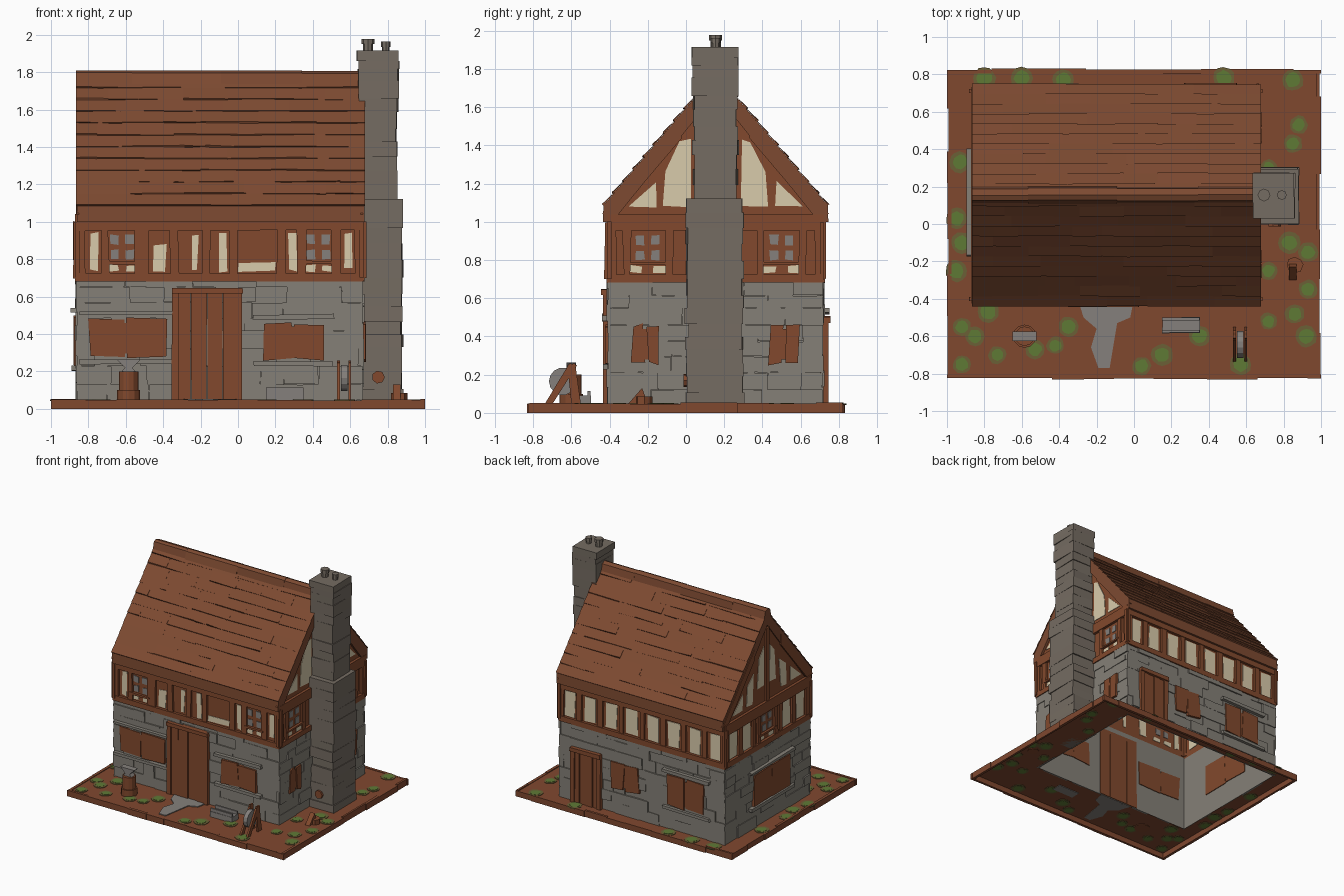
import bpy, bmesh, math, random
from mathutils import Vector

random.seed(4)
rnd = random.uniform
cube = bpy.data.objects.get("Cube")
if cube:
    bpy.data.objects.remove(cube, do_unlink=True)


def material(name, hexcode):
    rgb = [int(hexcode[i:i + 2], 16) / 255 for i in (0, 2, 4)]
    col = [c / 12.92 if c < 0.04 else ((c + 0.055) / 1.055) ** 2.4 for c in rgb] + [1]
    m = bpy.data.materials.new(name)
    m.use_nodes = True
    m.diffuse_color = col
    node = m.node_tree.nodes["Principled BSDF"]
    node.inputs["Base Color"].default_value = col
    node.inputs["Roughness"].default_value = 0.9
    return m


roof_mat = material("roof brown", "7d4a31")
timber = material("timber brown", "82492d")
stone = material("wall stone", "858077")
flue = material("chimney stone", "756c62")
cream = material("cream plaster", "d9cbab")
earth = material("earth", "80482f")
moss = material("moss green", "5f7a35")
olive = material("moss edge", "6b6036")
slate = material("path grey", "85807c")

parts = {}


def part(name, mat):
    if name not in parts:
        parts[name] = (bmesh.new(), mat)
    return parts[name][0]


# Maps from (along, up, outward) to space, one for each surface
X0, X1, Y0, Y1, RIDGE = -0.85, 0.655, -0.395, 0.705, 0.155
def front(u, z, d): return (u, Y0 - d, z)
def back(u, z, d): return (u, Y1 + d, z)
def left(u, z, d): return (X1 + d, u, z)
def right(u, z, d): return (X0 - d, u, z)
def flat(x, y, z): return (x, y, z)
SIDES = ((front, X0, X1), (back, X0, X1), (left, Y0, Y1), (right, Y0, Y1))


def prism(bm, to, pts, d0, d1, jit=0.0):
    pts = [(a + rnd(-jit, jit), b + rnd(-jit, jit)) for a, b in pts]
    lo, hi = [[bm.verts.new(to(a, b, d)) for a, b in pts] for d in (d0, d1)]
    bm.faces.new(lo)
    bm.faces.new(hi)
    for i in range(len(pts)):
        j = (i + 1) % len(pts)
        bm.faces.new((lo[i], lo[j], hi[j], hi[i]))


def sheet(bm, to, pts, d=0.0):
    bm.faces.new([bm.verts.new(to(a, b, d)) for a, b in pts])


def rect(a0, a1, b0, b1):
    return [(a0, b0), (a1, b0), (a1, b1), (a0, b1)]


def circle(a, b, r, n=12):
    return [(a + r * math.cos(2 * math.pi * i / n), b + r * math.sin(2 * math.pi * i / n))
            for i in range(n)]


def cuts(a, b, lo, hi):
    """Random joints between a and b."""
    out = [a]
    while b - out[-1] > hi:
        out.append(out[-1] + rnd(lo, hi))
    return list(zip(out, out[1:] + [b]))


# Ground: open tray with the house footprint left out
bm = part("ground", earth)
for r in (rect(-0.99, 0.99, -0.82, Y0), rect(-0.99, 0.99, Y1, 0.82),
          rect(-0.99, X0, Y0, Y1), rect(X1, 0.99, Y0, Y1)):
    sheet(bm, flat, r, 0.045)
bm = part("ground_rim", earth)
for s in (-1, 1):
    for a, b in cuts(-1, 1, 0.15, 0.3):
        prism(bm, flat, rect(a, b, s * 0.805, s * rnd(0.822, 0.832)), 0, rnd(0.046, 0.054))
    for a, b in cuts(-0.82, 0.82, 0.15, 0.3):
        prism(bm, flat, rect(s * 0.975, s * rnd(0.99, 1), a, b), 0, rnd(0.046, 0.054))

# Moss patches
spots = [(-.93, .33), (-.95, .03), (-.92, -.1), (-.95, -.25), (-.92, -.55), (-.92, -.75),
         (-.8, .78), (-.6, .78), (-.38, .77), (.48, .78), (.85, .77), (.88, .53), (.85, .43),
         (.72, .3), (.83, -.1), (.93, -.15), (.72, -.25), (.93, -.35), (.86, -.48), (.92, -.6),
         (.72, -.52), (.57, -.75), (.35, -.6), (.15, -.7), (.04, -.76), (-.35, -.55),
         (-.42, -.65), (-.53, -.67), (-.73, -.7), (-.85, -.6), (-.78, -.47)]
for x, y in spots:
    r = rnd(0.045, 0.062)
    prism(part("moss_edge", olive), flat, circle(x, y, r), 0.042, 0.049, 0.004)
    prism(part("moss", moss), flat, circle(x, y, r * 0.68), 0.041, 0.051, 0.004)

# Stone path to the door
prism(part("path", slate), flat, [(-.3, -.4), (0, -.4), (-.02, -.5), (-.09, -.53), (-.13, -.77),
                                  (-.19, -.77), (-.23, -.66), (-.2, -.56), (-.27, -.5)], 0.043, 0.052)

# Wall shells, stone courses and timber band
for to, a, b in SIDES:
    sheet(part("stone_wall", stone), to, rect(a, b, 0.04, 0.69))
    sheet(part("timber_wall", timber), to, rect(a, b, 0.69, 1.05))
    for z0, z1 in cuts(0.045, 0.69, 0.06, 0.1):
        for u0, u1 in cuts(a - 0.012, b + 0.012, 0.08, 0.26):
            prism(part("wall_stones", stone), to, rect(u0, u1, z0, z1), 0.001, rnd(0.006, 0.022), 0.003)
    for z0, z1 in ((0.68, 0.725), (0.955, 1.04)):
        prism(part("wall_beams", timber), to, rect(a - 0.015, b + 0.015, z0, z1), 0, 0.022, 0.003)
    for u in (a, b):
        prism(part("wall_beams", timber), to, rect(u - 0.03, u + 0.03, 0.7, 1), -0.005, 0.018, 0.004)


def plaster(to, pts):
    prism(part("plaster_panels", cream), to, pts, -0.004, 0.004, 0.006)


def post(to, u, z0=0.7, z1=0.98, w=0.022):
    prism(part("wall_posts", timber), to, rect(u - w, u + w, z0, z1), 0, 0.016, 0.006)


def upper_window(to, u, w=0.11):
    """Small framed window with four panes and plaster slivers."""
    for s in (-1, 1):
        post(to, u + s * w, 0.72, 0.96, 0.02)
        plaster(to, rect(u + s * w * 0.6 - 0.035, u + s * w * 0.6 + 0.035, 0.735, 0.77))
        for z in (0.8, 0.88):
            prism(part("window_panes", slate), to,
                  rect(u + s * 0.04 - 0.022, u + s * 0.04 + 0.022, z, z + 0.05), -0.004, 0.005, 0.004)
    prism(part("window_sills", timber), to, rect(u - w, u + w, 0.775, 0.79), 0, 0.02, 0.003)


# Band infill on each side
for u, w, z0, z1 in ((-.77, .045, .74, .94), (-.42, .07, .735, .88), (-.23, .03, .74, .93),
                     (-.08, .045, .73, .94), (.1, .2, .735, .78), (.29, .04, .74, .94),
                     (.59, .04, .75, .94)):
    plaster(front, rect(u - w / 2, u + w / 2, z0, z1))
for u in (-.5, -.34, -.17, -.02, .23, .34, .53):
    post(front, u)
for u in (-.62, .43):
    upper_window(front, u, 0.09)
for i in range(8):
    u = 0.58 - i * 0.193
    plaster(back, rect(u - 0.052, u + 0.052, 0.735, 0.94))
    if i < 7:
        post(back, u - 0.097)
for u in (-.2, .5):
    upper_window(left, u)
for u in (-.28, -.1, .42, .6):
    plaster(right, rect(u - 0.05, u + 0.05, 0.735, 0.94))
    post(right, u - 0.085)
    post(right, u + 0.085)
upper_window(right, RIDGE)

# Gable walls and their plaster panels
for to in (left, right):
    sheet(part("gable_wall", timber), to, [(Y0, 1.05), (Y1, 1.05), (RIDGE, 1.74)])
    shapes = [[(-.3, 1.08), (-.16, 1.08), (-.16, 1.21)]]
    if to is left:
        shapes.append([(-.12, 1.08), (.02, 1.08), (.02, 1.43), (-.03, 1.42), (-.11, 1.26)])
    else:
        shapes += [[(-.11, 1.08), (-.03, 1.08), (-.01, 1.33), (-.1, 1.25)],
                   [(.03, 1.18), (.12, 1.18), (.12, 1.5), (.05, 1.42)]]
    for s in shapes:
        plaster(to, s)
        plaster(to, [(2 * RIDGE - a, b) for a, b in s])
    prism(part("gable_posts", timber), to, rect(RIDGE - 0.02, RIDGE + 0.02, 1.04, 1.65), 0, 0.016)
    for s in (-1, 1):
        brace = [(-.44, 1.04), (-.36, 1.04), (-.02, 1.44), (-.02, 1.53)]
        prism(part("gable_braces", timber), to,
              [(a if s < 0 else 2 * RIDGE - a, b) for a, b in brace], 0, 0.014)


# Shutters, doors, stone lintels and sills
def shutter(to, a, b, z0, z1, ledge=True):
    mid = (a + b) / 2
    bm = part("shutters", timber)
    prism(bm, to, rect(a, mid - 0.006, z0, z1), -0.006, 0.026, 0.012)
    prism(bm, to, rect(mid + 0.006, b, z0, z1), -0.006, 0.03, 0.012)
    prism(bm, to, rect(a + 0.03, b - 0.03, z0 + 0.02, z1 - 0.02), -0.005, 0.022)
    if ledge:
        for z, d in ((z1 + 0.02, 0.045), (z0 - 0.035, 0.04)):
            prism(part("window_ledges", stone), to, rect(a - 0.05, b + 0.04, z, z + 0.025), 0, d, 0.006)


def door(to, a, b, top):
    w = (b - a) / 4
    for i in range(4):
        prism(part("doors", timber), to, rect(a + i * w, a + (i + 1) * w - 0.003, 0.045, top),
              -0.006, rnd(0.026, 0.034), 0.001)
    bm = part("door_frames", timber)
    for u in (a, b):
        prism(bm, to, rect(u - 0.018, u + 0.018, 0.045, top), -0.006, 0.04, 0.003)
    prism(bm, to, rect(a - 0.02, b + 0.02, top - 0.01, top + 0.025), -0.006, 0.05, 0.004)


door(front, -0.335, 0.005, 0.625)
door(back, 0.29, 0.53, 0.48)
shutter(front, -0.8, -0.39, 0.275, 0.48)
shutter(front, 0.13, 0.47, 0.265, 0.46)
shutter(back, -0.07, 0.18, 0.26, 0.47, False)
shutter(back, -0.68, -0.34, 0.25, 0.5)
shutter(left, -0.28, -0.14, 0.26, 0.46, False)
shutter(left, 0.44, 0.59, 0.26, 0.46, False)
shutter(right, -0.12, 0.36, 0.24, 0.49)

# Roof slab and overlapping shingles
def along(y, z, x): return (x, y, z)
half = [(-.435, 1.0), (-.432, 1.085)]
inner = [(-.385, 1.0)]
flip = lambda pts: [(2 * RIDGE - a, b) for a, b in reversed(pts)]
prism(part("roof", roof_mat), along, half + [(RIDGE, 1.78)] + flip(half) + flip(inner)
      + [(RIDGE, 1.67)] + inner, -0.86, 0.675)
run, rise = 0.587, 0.695
slope = math.hypot(run, rise)
for s in (-1, 1):
    def tile(x, t, d):
        return (x, RIDGE + s * (run * (1 - t) + d * rise / slope), 1.085 + rise * t + d * run / slope)
    bm = part("shingles", roof_mat)
    for row in range(11):
        t = row / 11
        for a, b in cuts(-0.865, 0.68, 0.1, 0.45):
            lip = rnd(0.006, 0.012)
            v = [bm.verts.new(tile(x, t + rnd(-.008, .004) * (row > 0) + dt, d)) for x, dt, d in
                 ((a, 0, 0), (b, 0, 0), (b, 0, lip), (a, 0, lip), (a, .098, .002), (b, .098, .002))]
            for f in ((0, 1, 2, 3), (3, 2, 5, 4), (0, 3, 4), (1, 5, 2)):
                bm.faces.new([v[i] for i in f])
for a, b in cuts(-0.865, 0.655, 0.25, 0.5):
    prism(part("ridge_beam", roof_mat), along,
          [(.11, 1.735), (.125, 1.795), (.155, 1.81), (.19, 1.795), (.2, 1.735)], a, b, 0.004)

# Chimney of stone courses, narrower above the shoulder
bm = part("chimney", flue)
for z0, z1 in cuts(0.045, 1.86, 0.06, 0.1):
    low = z0 < 1.12
    x0, x1, ya, yb = (.64, .875, .005, .295) if low else (.64, .85, .04, .268)
    g = rnd(-0.004, 0.008)
    prism(bm, flat, rect(x0, x1 + g, ya - g, yb + g), z0, z1, 0.006)
prism(bm, flat, rect(.635, .858, .032, .276), 1.86, 1.915, 0.004)
for x, r, top in ((.695, .034, 1.97), (.79, .026, 1.955)):
    prism(part("chimney_pots", flue), flat, circle(x, RIDGE, r * 0.8, 8), 1.9, top)
    prism(part("chimney_pots", flue), flat, circle(x, RIDGE, r, 8), top - 0.02, top + 0.008)
prism(part("ash_door", timber), lambda x, z, d: (x, 0.005 - d, z), circle(.75, .17, .035, 7), 0, 0.018)

# Yard: stump with anvil, grindstone, trough and chopping log
bm = part("stump", timber)
prism(bm, flat, circle(-.585, -.6, .062), 0.04, 0.1)
prism(bm, flat, circle(-.585, -.6, .052), 0.1, 0.2)
prism(part("anvil", slate), lambda x, z, d: (x, -0.6 + d, z),
      [(-.63, .19), (-.54, .19), (-.565, .22), (-.52, .265), (-.65, .265), (-.605, .22)], -0.025, 0.025)
def across(y, z, x): return (x, y, z)
prism(part("grindstone", slate), across, circle(-.645, .165, .072, 14), 0.55, 0.585)
bm = part("grindstone_frame", timber)
for x in (.53, .59):
    prism(bm, across, [(-.74, .045), (-.7, .045), (-.57, .25), (-.61, .26)], x, x + 0.015)
    prism(bm, across, [(-.6, .045), (-.55, .045), (-.58, .26), (-.62, .25)], x, x + 0.015)
bm = part("trough", slate)
prism(bm, flat, rect(.15, .35, -.585, -.5), 0.04, 0.09, 0.004)
for y in (-.58, -.515):
    prism(bm, flat, rect(.15, .35, y, y + 0.014), 0.09, 0.115)
prism(part("chopping_log", timber), flat, circle(.86, -.22, .045, 8), 0.04, 0.085, 0.006)
prism(part("log_wedge", timber), across, [(-.3, .05), (-.2, .05), (-.23, .13)], 0.83, 0.87)

# Turn the collected meshes into objects
for name, (bm, mat) in parts.items():
    bmesh.ops.recalc_face_normals(bm, faces=bm.faces[:])
    mesh = bpy.data.meshes.new(name)
    bm.to_mesh(mesh)
    bm.free()
    mesh.materials.append(mat)
    bpy.context.collection.objects.link(bpy.data.objects.new(name, mesh))
